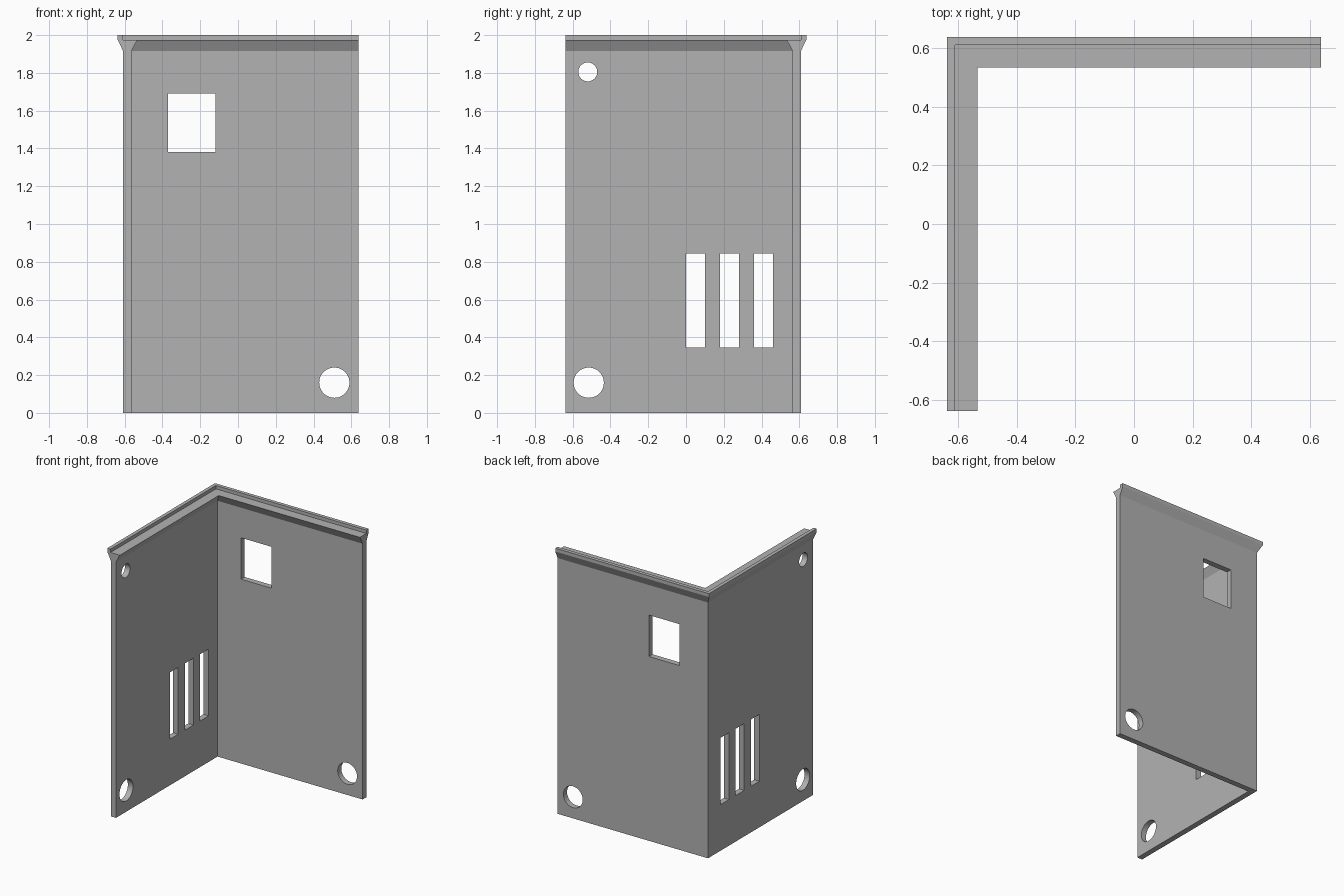
import bpy
import bmesh
from math import pi, radians
from mathutils import Matrix

cube = bpy.data.objects.get("Cube")
if cube:
    bpy.data.objects.remove(cube, do_unlink=True)

HALF = 0.637      # half the footprint
MID = 0.587       # middle of the wall thickness

grey = bpy.data.materials.new("plain grey")
grey.use_nodes = True
grey.diffuse_color = (0.448, 0.448, 0.448, 1)
grey.node_tree.nodes["Principled BSDF"].inputs["Base Color"].default_value = grey.diffuse_color


def make_object(name, bm):
    bmesh.ops.recalc_face_normals(bm, faces=bm.faces)
    mesh = bpy.data.meshes.new(name)
    bm.to_mesh(mesh)
    bm.free()
    mesh.materials.append(grey)
    obj = bpy.data.objects.new(name, mesh)
    bpy.context.collection.objects.link(obj)
    return obj


# Wall section with flared rim and raised outer lip: (offset, height)
section = [(-0.608, 0), (-0.608, 1.915), (-HALF, 1.975), (-HALF, 2), (-0.61, 2),
           (-0.61, 1.975), (-0.533, 1.975), (-0.565, 1.915), (-0.565, 0)]

# Corner wall: the section swept along an L with a mitred corner
bm = bmesh.new()
rings = [[bm.verts.new((d, -HALF, z)) for d, z in section],
         [bm.verts.new((d, -d, z)) for d, z in section],
         [bm.verts.new((HALF, -d, z)) for d, z in section]]
count = len(section)
for a, b in zip(rings, rings[1:]):
    for i in range(count):
        j = (i + 1) % count
        bm.faces.new((a[i], a[j], b[j], b[i]))
bm.faces.new(rings[0])
bm.faces.new(rings[-1])
wall = make_object("corner_wall", bm)

# Openings, all gathered in one cutter
bm = bmesh.new()


def cut_box(centre, size):
    bmesh.ops.create_cube(bm, size=1, matrix=Matrix.Translation(centre) @ Matrix.Diagonal((*size, 1)))


def cut_round(centre, radius, axis):
    bmesh.ops.create_cone(bm, cap_ends=True, segments=48, radius1=radius, radius2=radius, depth=0.2,
                          matrix=Matrix.Translation(centre) @ Matrix.Rotation(pi / 2, 4, axis))


cut_box((-0.245, MID, 1.535), (0.25, 0.2, 0.31))       # window in the back wall
cut_round((0.51, MID, 0.16), 0.08, 'X')                # low hole in the back wall
cut_round((-MID, -0.515, 0.16), 0.08, 'Y')             # low hole in the side wall
cut_round((-MID, -0.52, 1.805), 0.05, 'Y')             # high hole in the side wall
for k in range(3):                                     # vent slots
    cut_box((-MID, 0.05 + 0.18 * k, 0.595), (0.2, 0.1, 0.5))
cutter = make_object("opening_cutter", bm)
cutter.hide_render = True

# Cut the openings and drop the cutter
cut = wall.modifiers.new("openings", 'BOOLEAN')
cut.operation = 'DIFFERENCE'
cut.solver = 'EXACT'
cut.object = cutter
bpy.ops.object.select_all(action='DESELECT')
wall.select_set(True)
bpy.context.view_layer.objects.active = wall
bpy.ops.object.modifier_apply(modifier=cut.name)
bpy.data.objects.remove(cutter, do_unlink=True)
bpy.ops.object.shade_smooth_by_angle(angle=radians(20))
